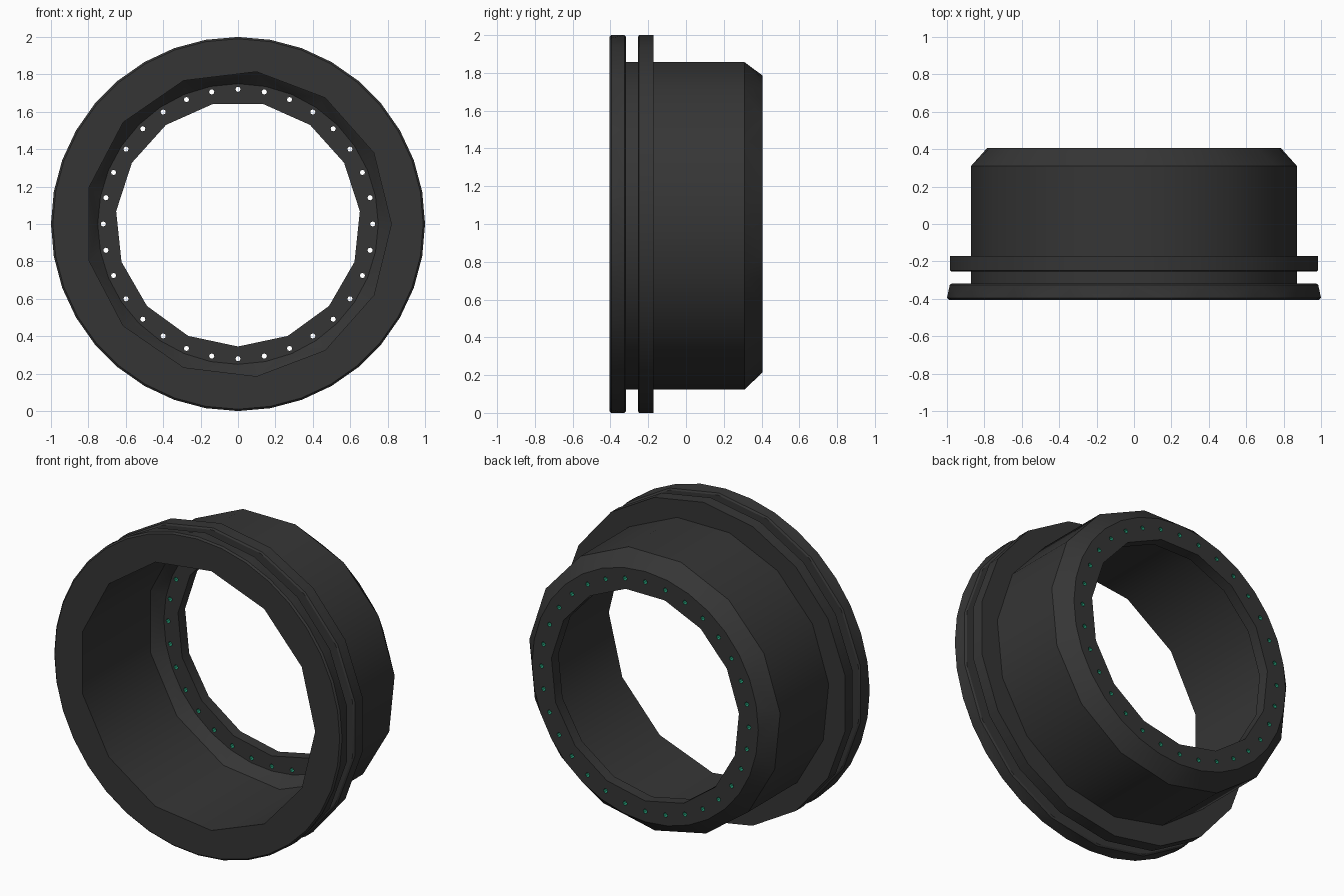
import bpy, bmesh, math
from mathutils import Matrix, Vector

if "Cube" in bpy.data.objects:
    bpy.data.objects.remove(bpy.data.objects["Cube"])


def material(name, rgb):
    m = bpy.data.materials.new(name)
    m.diffuse_color = (*rgb, 1)
    m.use_nodes = True
    m.node_tree.nodes["Principled BSDF"].inputs["Base Color"].default_value = m.diffuse_color
    return m


MATS = [material("dark grey metal", (0.036, 0.036, 0.036)),
        material("green hole lining", (0.02, 0.36, 0.2))]


def finish(bm, name):
    bmesh.ops.recalc_face_normals(bm, faces=bm.faces)
    me = bpy.data.meshes.new(name)
    bm.to_mesh(me)
    bm.free()
    for m in MATS:
        me.materials.append(m)
    ob = bpy.data.objects.new(name, me)
    bpy.context.collection.objects.link(ob)
    return ob


def stitch(bm, a, b):
    """Join two rings of any side count by walking round both by angle."""
    (va, pa), (vb, pb) = a, b
    na, nb = len(va), len(vb)
    sa, sb = 2 * math.pi / na, 2 * math.pi / nb
    k = round((pa - pb) / sb)          # nearest starting corner on ring b
    pb += k * sb
    i = j = 0
    while i < na or j < nb:
        ta = pa + (i + 0.5) * sa if i < na else 1e9
        tb = pb + (j + 0.5) * sb if j < nb else 1e9
        A, A2 = va[i % na], va[(i + 1) % na]
        B, B2 = vb[(j + k) % nb], vb[(j + 1 + k) % nb]
        if abs(ta - tb) < 1e-5:
            bm.faces.new((A, A2, B2, B))
            i, j = i + 1, j + 1
        elif ta < tb:
            bm.faces.new((A, A2, B))
            i += 1
        else:
            bm.faces.new((A, B2, B))
            j += 1


# Cross-section: depth y, radius, sides, angle of first corner
UP, DOWN = math.pi / 2, -math.pi / 2
SECTION = [
    (-0.405, 0.990, 36, UP), (-0.395, 1.0, 36, UP),        # front flange
    (-0.325, 1.0, 18, UP), (-0.318, 0.99, 18, UP),
    (-0.318, 0.876, 15, DOWN), (-0.255, 0.876, 15, DOWN),  # groove
    (-0.255, 0.99, 18, UP), (-0.248, 1.0, 18, UP),         # second flange
    (-0.172, 1.0, 18, UP), (-0.172, 0.876, 15, DOWN),
    (0.31, 0.876, 15, DOWN), (0.405, 0.786, 32, UP),       # barrel and bevel
    (0.405, 0.655, 15, DOWN), (0.335, 0.655, 15, DOWN),    # bolt ledge
    (0.335, 0.75, 32, UP), (0.27, 0.82, 13, 0.0),          # inner bevel
    (-0.405, 0.82, 13, 0.0),                               # inner wall
]

# Flanged ring housing
bm = bmesh.new()
rings = []
for y, r, n, p in SECTION:
    verts = [bm.verts.new((r * math.cos(p + 2 * math.pi * i / n), y,
                           1 + r * math.sin(p + 2 * math.pi * i / n))) for i in range(n)]
    rings.append((verts, p))
for i, ring in enumerate(rings):
    stitch(bm, ring, rings[(i + 1) % len(rings)])
housing = finish(bm, "flanged_ring_housing")

# Bolt holes through the ledge
bm = bmesh.new()
for i in range(32):
    t = 2 * math.pi * i / 32
    pos = Matrix.Translation(Vector((0.72 * math.cos(t), 0.37, 1 + 0.72 * math.sin(t))))
    bmesh.ops.create_cone(bm, cap_ends=True, segments=8, radius1=0.014, radius2=0.014,
                          depth=0.2, matrix=pos @ Matrix.Rotation(math.pi / 2, 4, 'X'))
for f in bm.faces:
    f.material_index = 1
cutter = finish(bm, "bolt_hole_cutter")
cutter.hide_render = True

bpy.context.view_layer.objects.active = housing
housing.select_set(True)
mod = housing.modifiers.new("bolt holes", 'BOOLEAN')
mod.operation = 'DIFFERENCE'
mod.solver = 'EXACT'
mod.object = cutter
bpy.ops.object.modifier_apply(modifier=mod.name)
bpy.data.objects.remove(cutter)

# Smooth the rounded walls, keep the rims crisp
bpy.ops.object.shade_smooth_by_angle(angle=math.radians(30))
